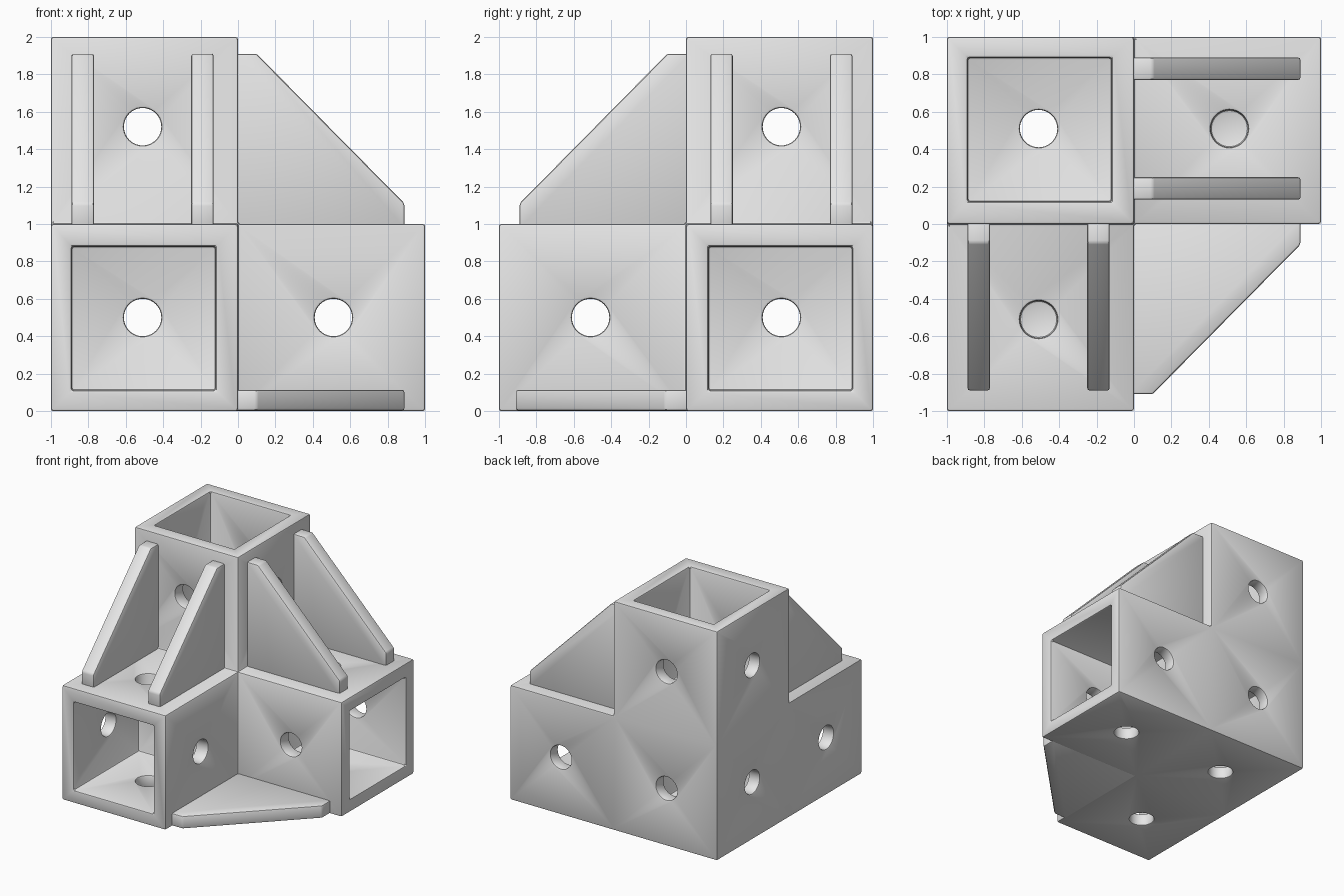
import bpy, bmesh, math
from mathutils import Vector, Matrix

old = bpy.data.objects.get("Cube")
if old:
    bpy.data.objects.remove(old, do_unlink=True)

scene = bpy.context.scene.collection

grey = bpy.data.materials.new("light_grey")
grey.use_nodes = True
grey.diffuse_color = (0.8, 0.8, 0.8, 1)
grey.node_tree.nodes["Principled BSDF"].inputs["Base Color"].default_value = (0.8, 0.8, 0.8, 1)


def make_object(name, bm):
    bmesh.ops.recalc_face_normals(bm, faces=bm.faces[:])
    mesh = bpy.data.meshes.new(name)
    bm.to_mesh(mesh)
    bm.free()
    mesh.materials.append(grey)
    obj = bpy.data.objects.new(name, mesh)
    scene.objects.link(obj)
    return obj


def box(bm, low, high):
    low, high = Vector(low), Vector(high)
    size = Matrix.Diagonal((*(high - low), 1))
    bmesh.ops.create_cube(bm, size=1, matrix=Matrix.Translation((low + high) / 2) @ size)


def finish(obj):
    # Soft edges, applied together with any cuts
    bevel = obj.modifiers.new("soft_edges", 'BEVEL')
    bevel.width = 0.013
    bevel.segments = 2
    bevel.limit_method = 'ANGLE'
    bevel.angle_limit = math.radians(40)
    bpy.ops.object.select_all(action='DESELECT')
    bpy.context.view_layer.objects.active = obj
    obj.select_set(True)
    for mod in list(obj.modifiers):
        bpy.ops.object.modifier_apply(modifier=mod.name)
    bpy.ops.object.shade_smooth_by_angle(angle=math.radians(30))


# Body: a corner cube with three arms pulled out of it
bm = bmesh.new()
box(bm, (-1, 0, 0), (0, 1, 1))
for way in (Vector((1, 0, 0)), Vector((0, -1, 0)), Vector((0, 0, 1))):
    bm.normal_update()
    face = max(bm.faces, key=lambda f: f.normal.dot(way) * 10 - (f.calc_center_median() - Vector((-.5, .5, .5))).length)
    new = bmesh.ops.extrude_face_region(bm, geom=[face])
    bmesh.ops.translate(bm, vec=way, verts=[v for v in new["geom"] if isinstance(v, bmesh.types.BMVert)])
    bmesh.ops.delete(bm, geom=[face], context='FACES_ONLY') if face.is_valid else None
body = make_object("corner_body", bm)

cutters = []


def cut(name, bm):
    obj = make_object(name, bm)
    obj.hide_render = True
    mod = body.modifiers.new(name, 'BOOLEAN')
    mod.operation = 'DIFFERENCE'
    mod.solver = 'EXACT'
    mod.object = obj
    cutters.append(obj)


# Square sockets in the arms and the hollow of the corner
for low, high in (((.1, .12, .11), (1.2, .89, .88)),
                  ((-.89, -1.2, .11), (-.12, -.1, .88)),
                  ((-.89, .12, 1.1), (-.12, .89, 2.2)),
                  ((-.89, .12, .11), (-.12, .89, .88))):
    bm = bmesh.new()
    box(bm, low, high)
    cut("socket_cutter", bm)


def drill(axis, centre, length):
    bm = bmesh.new()
    turn = Vector((0, 0, 1)).rotation_difference(Vector(axis)).to_matrix().to_4x4()
    bmesh.ops.create_cone(bm, cap_ends=True, segments=40, radius1=.1, radius2=.1,
                          depth=length, matrix=Matrix.Translation(centre) @ turn)
    cut("hole_cutter", bm)


# Round bolt holes through the walls
h = .51
for x, z in ((-h, .5), (h, .5), (-h, 1.52)):
    drill((0, 1, 0), (x, 0, z), 2.4)
for y, z in ((h, .5), (-h, .5), (h, 1.52)):
    drill((1, 0, 0), (0, y, z), 2.4)
drill((0, 0, 1), (-h, h, .5), 1.5)
for x, y in ((h, h), (-h, -h)):
    drill((0, 0, 1), (x, y, 0), .5)
    drill((0, 0, 1), (x, y, 1.1), .4)

finish(body)
for obj in cutters:
    bpy.data.objects.remove(obj, do_unlink=True)

# Triangular ribs: profile in (out, up), thickness along a third axis
profile = [(-.02, -.02), (.89, -.02), (.89, .11), (.1, .91), (-.02, .91)]


def rib(name, place, start, end):
    bm = bmesh.new()
    face = bm.faces.new([bm.verts.new(place(a, b, start)) for a, b in profile])
    new = bmesh.ops.extrude_face_region(bm, geom=[face])
    shift = Vector(place(0, 0, end)) - Vector(place(0, 0, start))
    bmesh.ops.translate(bm, vec=shift, verts=[v for v in new["geom"] if isinstance(v, bmesh.types.BMVert)])
    finish(make_object(name, bm))


for side, start in (("outer", .77), ("inner", .13)):
    rib("front_rib_" + side, lambda a, b, t: (-t, -a, 1 + b), start, start + .12)
    rib("left_rib_" + side, lambda a, b, t: (a, t, 1 + b), start, start + .12)
rib("floor_rib", lambda a, b, t: (a, -b, t), .003, .113)
